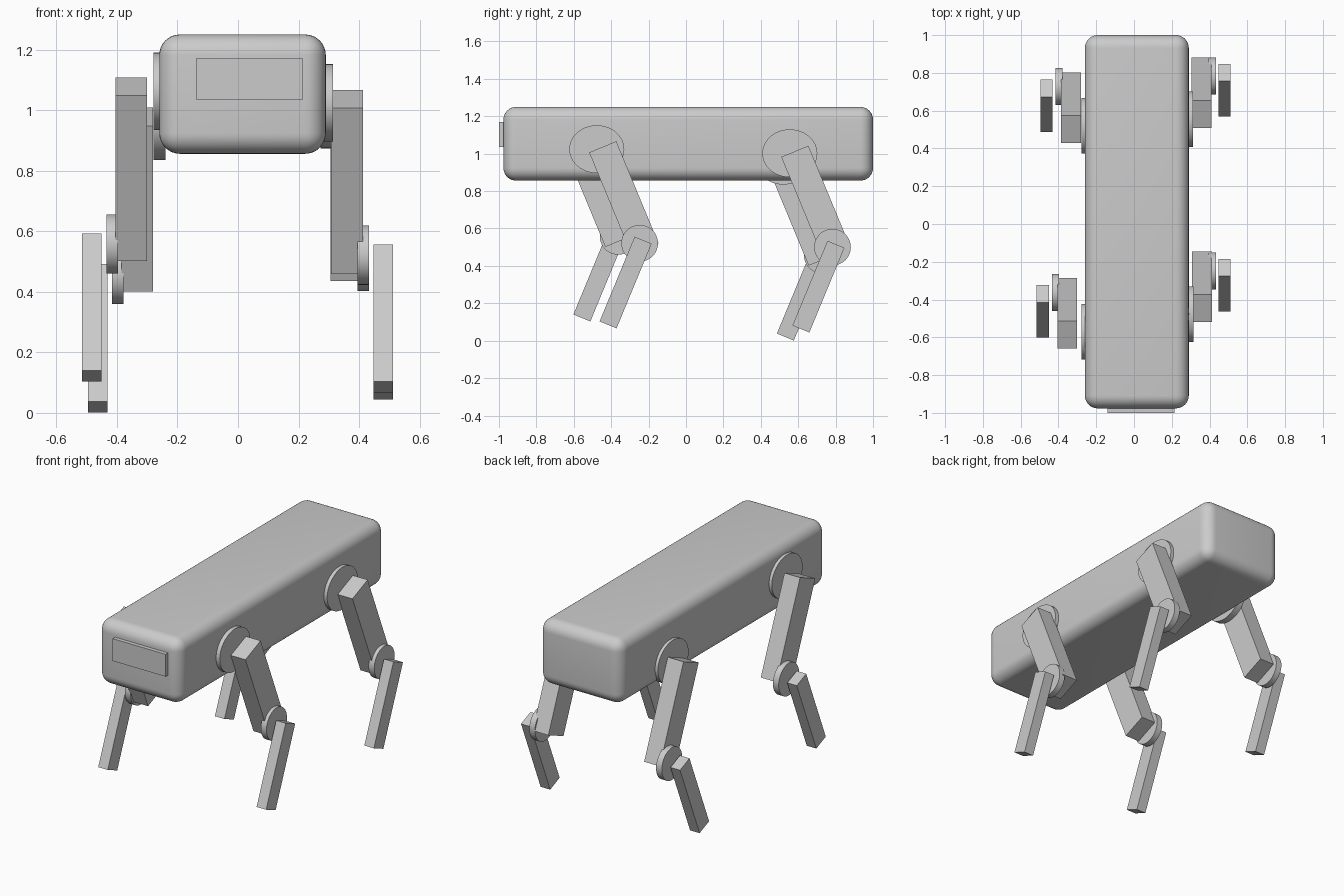
import bpy
from math import radians

cube = bpy.data.objects.get("Cube")
if cube:
    bpy.data.objects.remove(cube, do_unlink=True)

grey = bpy.data.materials.new("light_grey")
grey.use_nodes = True
colour = (0.6, 0.6, 0.6, 1)
grey.diffuse_color = colour
grey.node_tree.nodes["Principled BSDF"].inputs["Base Color"].default_value = colour


def finish(name, size):
    obj = bpy.context.object
    obj.name = name
    obj.scale = size
    bpy.ops.object.transform_apply(location=False, rotation=False, scale=True)
    obj.data.materials.append(grey)
    return obj


def box(name, centre, size, tilt=0):
    """Box tilted about the x axis, in degrees."""
    bpy.ops.mesh.primitive_cube_add(size=1, location=centre)
    obj = finish(name, size)
    obj.rotation_euler.x = radians(tilt)
    return obj


def disc(name, centre, radius_y, radius_z, thickness):
    """Elliptical joint disc whose axis runs along x."""
    bpy.ops.mesh.primitive_cylinder_add(vertices=48, radius=1, depth=1, location=centre)
    obj = finish(name, (radius_z, radius_y, thickness))
    obj.rotation_euler.y = radians(90)
    bpy.ops.object.shade_smooth_by_angle(angle=radians(35))


# Rounded body
body = box("body", (0.015, 0.012, 1.053), (0.55, 1.976, 0.394))
bevel = body.modifiers.new("rounded_edges", "BEVEL")
bevel.width = 0.068
bevel.segments = 8
bpy.ops.object.modifier_apply(modifier=bevel.name)
bpy.ops.object.shade_smooth_by_angle(angle=radians(35))

# Raised face panel
box("face_panel", (0.038, -0.982, 1.103), (0.355, 0.036, 0.135))

# Legs: (x, y, z) centres of hip disc, upper leg, knee disc, lower leg
legs = {
    "front_left": ((0.295, -0.477, 1.024), (0.36, -0.332, 0.763),
                   (0.414, -0.248, 0.521), (0.48, -0.323, 0.311)),
    "back_left": ((0.292, 0.555, 1.002), (0.358, 0.695, 0.739),
                  (0.414, 0.783, 0.5), (0.48, 0.708, 0.289)),
    "front_right": ((-0.259, -0.57, 1.062), (-0.353, -0.472, 0.805),
                    (-0.416, -0.363, 0.558), (-0.483, -0.463, 0.348)),
    "back_right": ((-0.259, 0.52, 0.963), (-0.333, 0.615, 0.705),
                   (-0.397, 0.728, 0.458), (-0.463, 0.625, 0.246)),
}
for name, (hip, upper, knee, lower) in legs.items():
    disc(name + "_hip", hip, 0.147, 0.128, 0.039)
    box(name + "_upper_leg", upper, (0.105, 0.157, 0.592), 22.5)
    disc(name + "_knee", knee, 0.098, 0.098, 0.038)
    box(name + "_lower_leg", lower, (0.064, 0.098, 0.49), -22.5)
